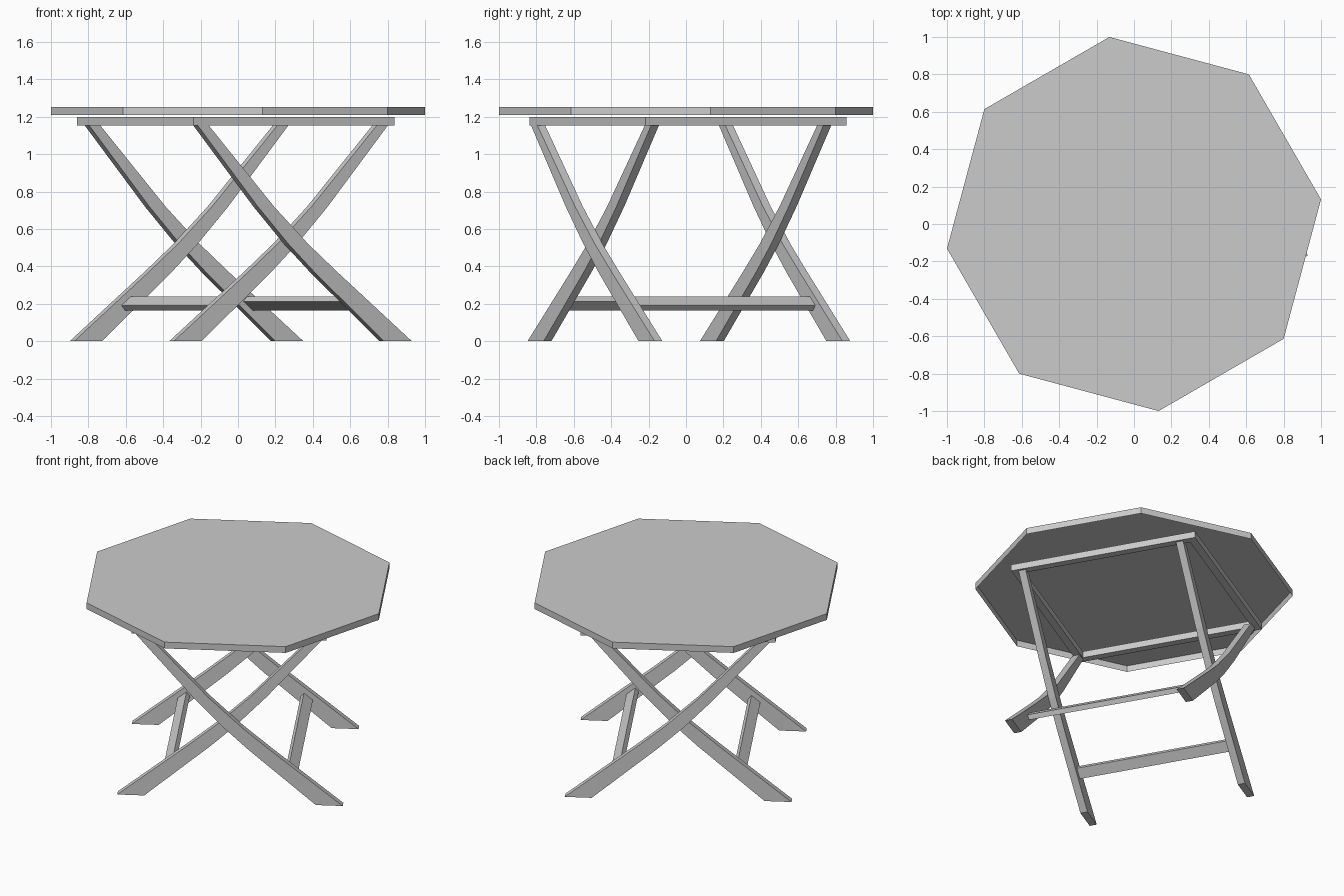
import bpy, bmesh, math
from mathutils import Matrix

if "Cube" in bpy.data.objects:
    bpy.data.objects.remove(bpy.data.objects["Cube"])

ROT = Matrix.Rotation(math.radians(30), 4, 'Z')   # whole table is turned 30 degrees


def prism(name, pts, start, vec_index, length, open_start=False):
    """Extrude a 2D outline along one axis (1 = y with (x,z) points, 2 = z with (x,y) points)."""
    bm = bmesh.new()
    vec = [0, 0, 0]
    vec[vec_index] = length
    co = [(a, start, b) if vec_index == 1 else (a, b, start) for a, b in pts]
    face = bm.faces.new([bm.verts.new(c) for c in co])
    ext = bmesh.ops.extrude_face_region(bm, geom=[face], use_keep_orig=True)
    moved = [g for g in ext['geom'] if isinstance(g, bmesh.types.BMVert)]
    bmesh.ops.translate(bm, verts=moved, vec=vec)
    bmesh.ops.recalc_face_normals(bm, faces=bm.faces)
    if open_start:
        bmesh.ops.delete(bm, geom=[face], context='FACES_ONLY')
    bm.transform(ROT)
    mesh = bpy.data.meshes.new(name)
    bm.to_mesh(mesh)
    bm.free()
    ob = bpy.data.objects.new(name, mesh)
    bpy.context.collection.objects.link(ob)
    return ob


def rect(x0, x1, y0, y1):
    return [(x0, y0), (x1, y0), (x1, y1), (x0, y1)]


# octagonal top, an open shell underneath
R = 1.0085
top = [(R * math.cos(math.radians(-22.5 + 45 * i)), R * math.sin(math.radians(-22.5 + 45 * i)))
       for i in range(8)]
prism("table_top", top, 1.209, 2, 0.044, open_start=True)

# square frame under the top
H, W = 0.621, 0.05
CU, CV = -0.005, 0.015
for s, side in ((1, "right"), (-1, "left")):
    x0, x1 = sorted((s * H, s * (H - W)))
    prism("frame_end_rail_" + side, rect(CU + x0, CU + x1, CV - H, CV + H), 1.154, 2, 0.045)
    prism("frame_side_rail_" + side, rect(CU - H + W, CU + H - W, CV + x0, CV + x1),
          1.154, 2, 0.045)

# curved crossing legs: (height, centre, horizontal width)
LEG = [(1.155, 0.568, 0.068), (0.72, 0.18, 0.10), (0.52, -0.02, 0.122),
       (0.37, -0.19, 0.142), (0.0, -0.635, 0.172)]
T = 0.048
for s, v, label in ((1, 0.532, "inner"), (-1, 0.58, "outer")):
    outline = [(s * (u - w / 2), z) for z, u, w in LEG]
    outline += [(s * (u + w / 2), z) for z, u, w in reversed(LEG)]
    for side in (-1, 1):
        prism(f"{label}_leg_{'front' if side < 0 else 'back'}", outline,
              side * v - 0.006 - T / 2, 1, T)
    # stretcher tilted along the legs
    a = math.atan2(0.37, 0.443)
    ca, sa = math.cos(a), math.sin(a)
    bar = [(s * (-0.39 + p * ca - q * sa), 0.202 + p * sa + q * ca)
           for p, q in rect(-0.037, 0.037, -0.017, 0.017)]
    half = v if s > 0 else v - T / 2
    prism(label + "_stretcher", bar, -half - 0.006, 1, 2 * half)
